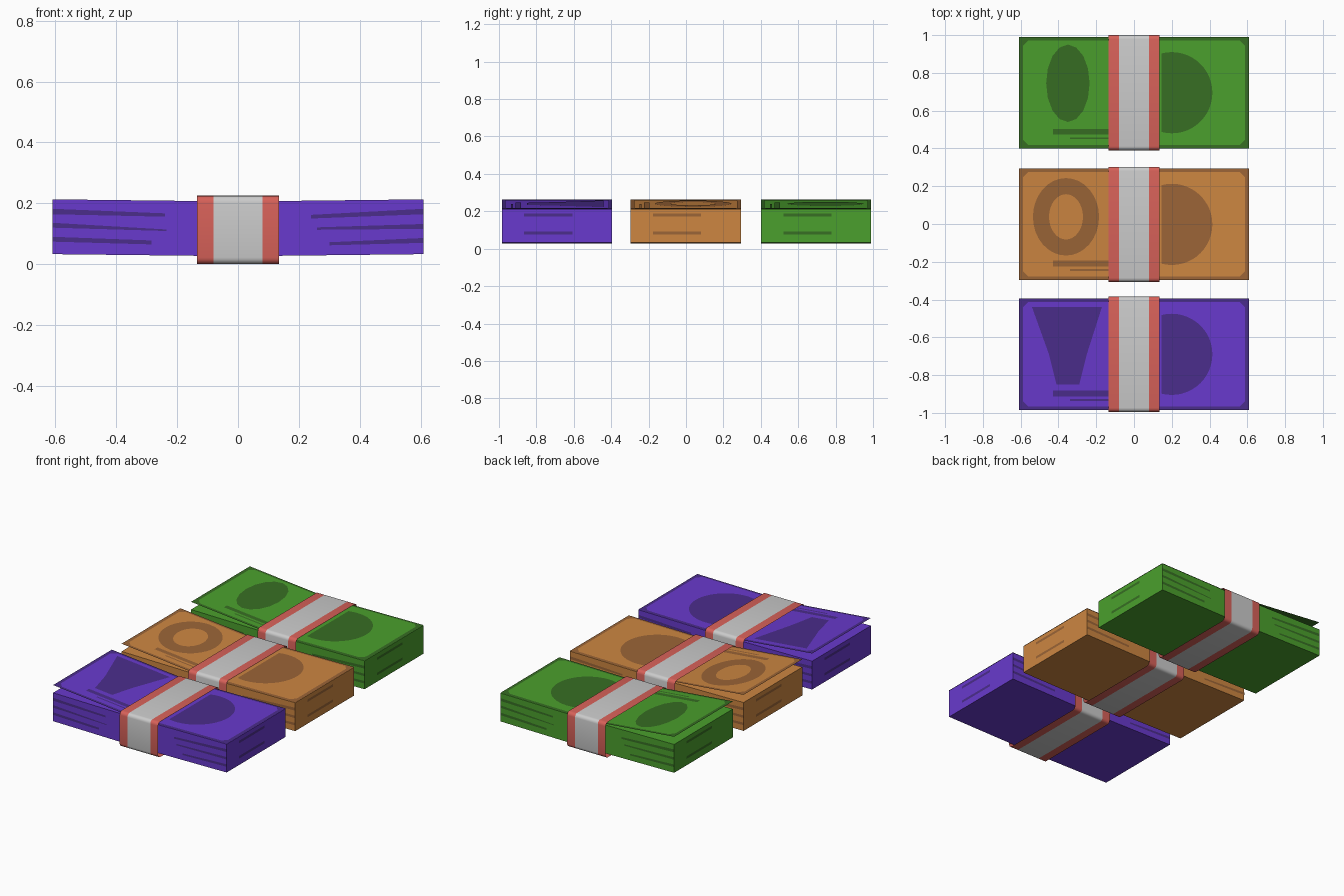
import bpy, math

if "Cube" in bpy.data.objects:
    bpy.data.objects.remove(bpy.data.objects["Cube"])


def material(name, rgb):
    m = bpy.data.materials.new(name)
    m.diffuse_color = (*rgb, 1)
    m.use_nodes = True
    m.node_tree.nodes["Principled BSDF"].inputs["Base Color"].default_value = m.diffuse_color
    return m


def build(name, verts, faces, mat=None, smooth=False):
    me = bpy.data.meshes.new(name)
    me.from_pydata(verts, [], faces)
    if mat:
        me.materials.append(mat)
    for p in me.polygons:
        p.use_smooth = smooth
    ob = bpy.data.objects.new(name, me)
    bpy.context.collection.objects.link(ob)
    return ob


def rect(x0, x1, y0, y1):
    return [(x0, y0), (x1, y0), (x1, y1), (x0, y1)]


def oval(cx, cy, rx, ry, n):
    return [(cx + rx * math.cos(2 * math.pi * i / n),
             cy + ry * math.sin(2 * math.pi * i / n)) for i in range(n)]


L, W, KINK = 0.61, 0.295, 0.12


def sag(x):
    return 0.007 * abs(x) / L


def note_z(x):
    # The left half of the top note lifts, the right half lies flat
    if x < -KINK:
        return 0.215 + (-KINK - x) * 0.096
    if x < KINK:
        return 0.215 - 0.0055 * (x + KINK) / (2 * KINK)
    return 0.2085 + sag(x)


red = material("band_red", (0.68, 0.12, 0.10))


def bundle(tag, cy, light, dark, emblem, hole=None):
    def top(name, pts, mat, lift):
        build(f"{tag}_{name}", [(x, y + cy, note_z(x) + lift) for x, y in pts],
              [list(range(len(pts)))], mat)

    # Block of notes, sagging slightly at the middle
    xs = [-L, -KINK, KINK, L]
    v = []
    for x in xs:
        v += [(x, cy + y, z + sag(x)) for y, z in
              ((-W, 0.026), (W, 0.026), (W, 0.206), (-W, 0.206))]
    f = [[3, 2, 1, 0][::1], [12, 13, 14, 15]]
    for i in range(3):
        for k in range(4):
            a, b = i * 4 + k, i * 4 + (k + 1) % 4
            f.append([a, b, b + 4, a + 4][::-1])
    build(f"{tag}_note_block", v, f, light)

    # Page lines on the long sides and the ends, repeated by a half turn
    lines = [(-0.24, 0.182, 0.164, 0.167, 0.156), (-0.235, 0.136, 0.120, 0.114, 0.109),
             (-0.285, 0.090, 0.074, 0.078, 0.065), (0.24, 0.182, 0.164, 0.162, 0.150),
             (0.26, 0.132, 0.116, 0.121, 0.113), (0.30, 0.086, 0.070, 0.072, 0.062)]
    v, f = [], []
    for s in (1, -1):
        quads = []
        for xi, ot, ob, it, ib in lines:
            q = [(-L, ob), (xi, ib), (xi, it), (-L, ot)]
            if xi > 0:
                q = [(xi, ib), (L, ob), (L, ot), (xi, it)]
            quads.append([(x, -W - 0.0015, z) for x, z in q])
        for z in (0.18, 0.083):
            quads.append([(L + 0.0015, y, h) for y, h in
                          rect(-0.175, 0.083, z - 0.008, z + 0.008)])
        for q in quads:
            f.append(list(range(len(v), len(v) + 4)))
            v += [(s * x, cy + s * y, z) for x, y, z in q]
    build(f"{tag}_page_lines", v, f, dark)

    # Loose top note: dark border sheet with a light panel on each half
    v = [(x, cy + y, note_z(x)) for x in xs for y in (-W, W)]
    build(f"{tag}_top_note", v,
          [[2 * i, 2 * i + 2, 2 * i + 3, 2 * i + 1] for i in range(3)], dark)
    px, py, c = 0.588, 0.277, 0.028
    half = [(0.121, -py), (px - c, -py), (px, -py + c), (px, py - c), (px - c, py), (0.121, py)]
    top("right_panel", half, light, 0.0012)
    top("left_panel", [(-x, -y) for x, y in half], light, 0.0012)

    # Printed decoration
    top("portrait_disc", [p for p in oval(0.2, 0, 0.215, 0.215, 48) if p[0] > 0.121], dark, 0.0026)
    top("wide_line", rect(-0.43, -0.121, -0.222, -0.192), dark, 0.0026)
    top("thin_line", rect(-0.34, -0.121, -0.246, -0.236), dark, 0.0026)
    if hole:
        n = len(emblem)
        v = [(x, y + cy, note_z(x) + 0.0026) for x, y in emblem + hole]
        build(f"{tag}_emblem", v,
              [[i, (i + 1) % n, n + (i + 1) % n, n + i] for i in range(n)], dark)
    else:
        top("emblem", emblem, dark, 0.0026)

    # Paper band: thin rounded loop with red edges
    prof, r, n = [], 0.022, 5
    for k, (sy, z) in enumerate(((1, 0.203), (-1, 0.203), (-1, 0.022), (1, 0.022))):
        for i in range(n):
            a = math.pi / 2 * (k + i / (n - 1))
            prof.append((sy * (0.305 - r) + r * math.cos(a), z + r * math.sin(a)))
    m = len(prof)

    def loop(name, spans, mat):
        v, f = [], []
        for x0, x1 in spans:
            b = len(v)
            v += [(x, cy + y, z) for x in (x0, x1) for y, z in prof]
            f += [[b + i, b + (i + 1) % m, b + m + (i + 1) % m, b + m + i] for i in range(m)]
        build(f"{tag}_{name}", v, f, mat, True)

    loop("band", [(-0.08, 0.08)], None)
    loop("band_edges", [(-0.135, -0.08), (0.08, 0.135)], red)


# Plain geometric emblems, one per bundle
shield = [(-0.54, 0.25), (-0.45, 0.0), (-0.41, -0.16), (-0.29, -0.16), (-0.25, 0.0), (-0.17, 0.25)]
bundle("green", 0.695, material("green", (0.07, 0.35, 0.026)),
       material("dark_green", (0.038, 0.156, 0.017)), oval(-0.35, 0.05, 0.115, 0.205, 16))
bundle("orange", -0.002, material("orange", (0.61, 0.24, 0.053)),
       material("dark_orange", (0.33, 0.13, 0.038)),
       oval(-0.36, 0.04, 0.175, 0.205, 32), oval(-0.36, 0.04, 0.09, 0.12, 32))
bundle("purple", -0.69, material("purple", (0.14, 0.042, 0.61)),
       material("dark_purple", (0.07, 0.026, 0.26)), shield)

# Face every closed block outwards
import bmesh
for ob in bpy.data.objects:
    if ob.name.endswith(("note_block", "band", "band_edges")):
        bm = bmesh.new()
        bm.from_mesh(ob.data)
        if ob.name.endswith("note_block"):
            bmesh.ops.recalc_face_normals(bm, faces=bm.faces)
        else:
            cy = sum(v.co.y for v in bm.verts) / len(bm.verts)
            for fc in bm.faces:
                c = fc.calc_center_median()
                if fc.normal.y * (c.y - cy) + fc.normal.z * (c.z - 0.1125) < 0:
                    fc.normal_flip()
        bm.to_mesh(ob.data)
        bm.free()
